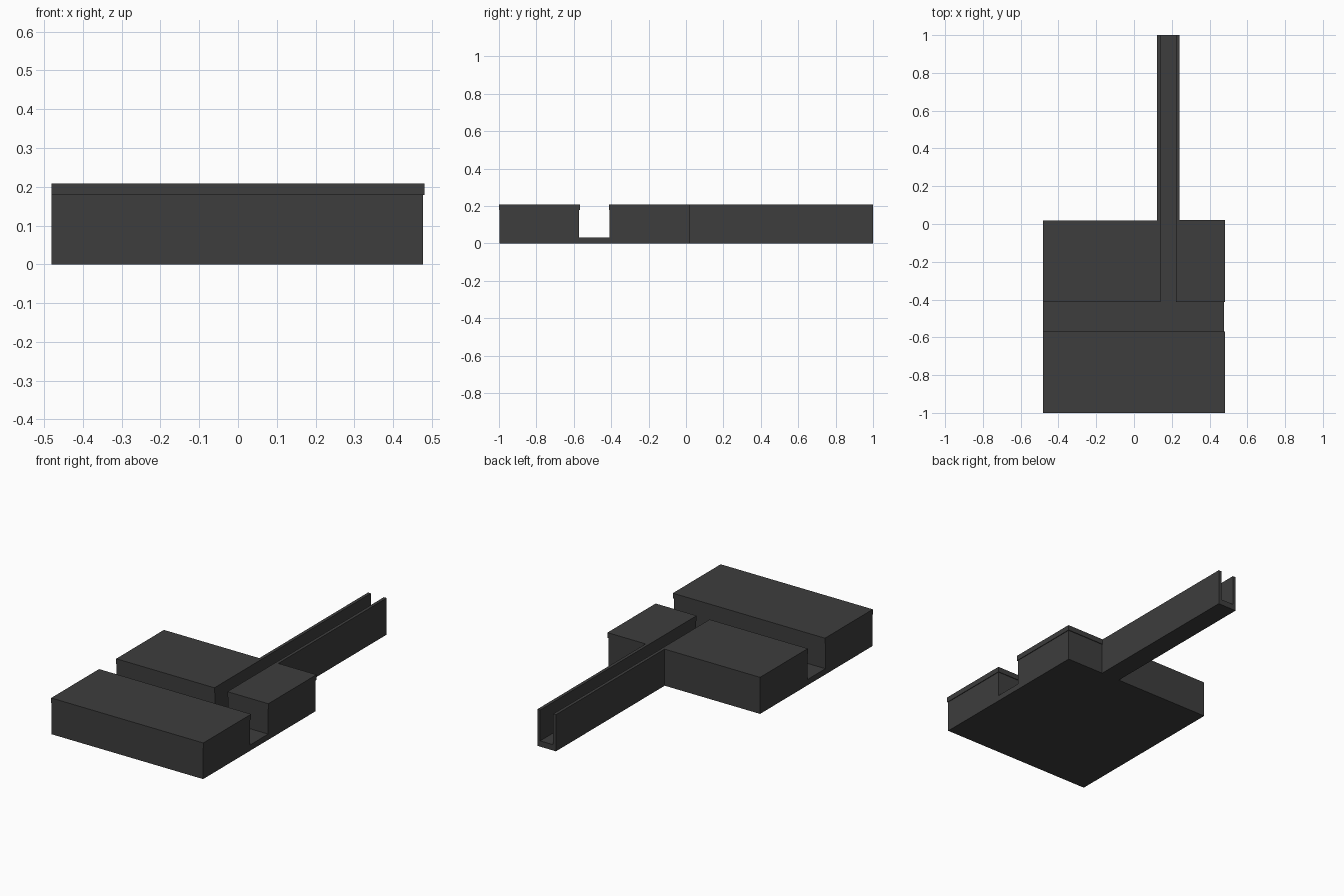
import bpy
import bmesh

cube = bpy.data.objects.get("Cube")
if cube:
    bpy.data.objects.remove(cube, do_unlink=True)

# Single dark grey finish
grey = bpy.data.materials.new("dark_grey")
grey.use_nodes = True
colour = (0.047, 0.047, 0.047, 1)
grey.diffuse_color = colour
grey.node_tree.nodes["Principled BSDF"].inputs["Base Color"].default_value = colour

FLOOR, RIM, TOP = 0.033, 0.179, 0.209
LEFT, BODY, EDGE = -0.481, 0.477, 0.481
LIP = 0.004


def prism(bm, outline, z0, z1):
    """Extrude a flat plan outline from z0 up to z1."""
    base = bm.faces.new([bm.verts.new((x, y, z0)) for x, y in outline])
    grown = bmesh.ops.extrude_face_region(bm, geom=[base], use_keep_orig=True)
    verts = [v for v in grown["geom"] if isinstance(v, bmesh.types.BMVert)]
    bmesh.ops.translate(bm, verts=verts, vec=(0, 0, z1 - z0))


def part(name, *layers):
    """Make one object from stacked prisms."""
    bm = bmesh.new()
    for outline, z0, z1 in layers:
        prism(bm, outline, z0, z1)
    bmesh.ops.recalc_face_normals(bm, faces=bm.faces[:])
    mesh = bpy.data.meshes.new(name)
    bm.to_mesh(mesh)
    bm.free()
    mesh.materials.append(grey)
    obj = bpy.data.objects.new(name, mesh)
    bpy.context.collection.objects.link(obj)


def rect(x0, x1, y0, y1):
    return [(x0, y0), (x1, y0), (x1, y1), (x0, y1)]


def wing(outer, inner, wall, front, back):
    """Block plan with a thin channel wall running on to the back."""
    return [(outer, front), (inner, front), (inner, 1), (wall, 1),
            (wall, back), (outer, back)]


# Floor plate of the block and of the long channel
part("floor_plate",
     ([(LEFT, -1 + LIP), (BODY, -1 + LIP), (BODY, 0.018), (0.24, 0.018),
       (0.24, 1), (0.122, 1), (0.122, 0.018), (LEFT, 0.018)], 0, FLOOR))

# Front block with an overhanging rim
part("front_block",
     (rect(LEFT, BODY, -1 + LIP, -0.572), FLOOR, RIM),
     (rect(LEFT, EDGE, -1, -0.572 + LIP), RIM, TOP))

# Back blocks either side of the long channel, each with its channel wall
part("back_block_right",
     (wing(LEFT, 0.14, 0.122, -0.409, 0.018), FLOOR, RIM),
     (wing(LEFT, 0.14, 0.122, -0.409 - LIP, 0.018), RIM, TOP))
part("back_block_left",
     (wing(BODY, 0.222, 0.24, -0.409, 0.018), FLOOR, RIM),
     (wing(EDGE, 0.222, 0.24, -0.409 - LIP, 0.018 + LIP), RIM, TOP))
